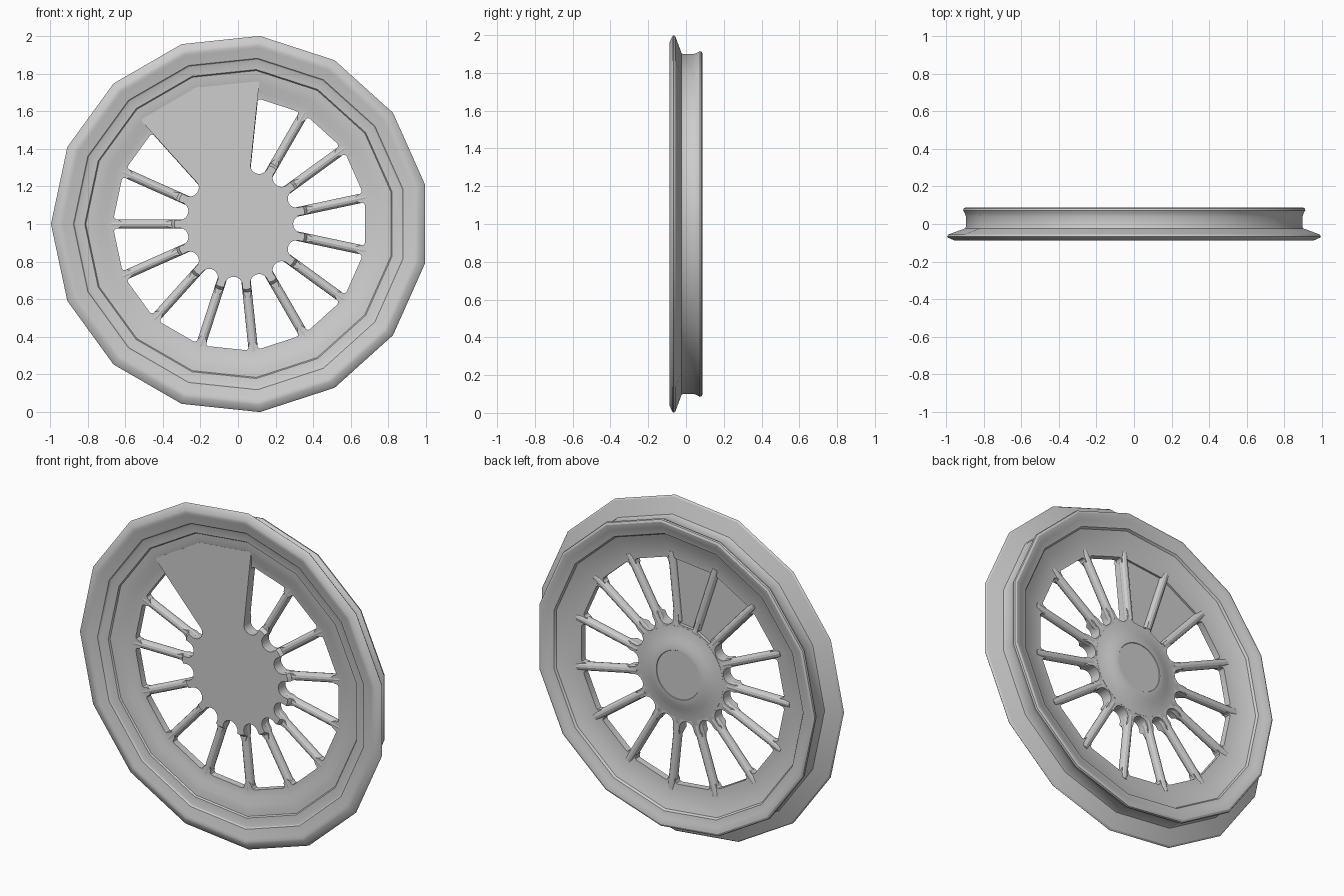
import bpy, bmesh, math
from mathutils import Vector

old = bpy.data.objects.get("Cube")
if old:
    bpy.data.objects.remove(old, do_unlink=True)

SIDES = 15
STEP = 2 * math.pi / SIDES
START = STEP / 2                 # first spoke and first rim corner
TAN = math.tan(STEP / 2)
CX, CZ = 0.011, 1.0              # axle position
HUB_FRONT, HUB_BACK = -0.04, 0.027
WEB_FRONT, WEB_BACK = -0.02, 0.02
SPOKE_Y = 0.004

metal = bpy.data.materials.new("plain_grey")
metal.use_nodes = True
grey = (0.61, 0.61, 0.61, 1)
metal.diffuse_color = grey
metal.node_tree.nodes["Principled BSDF"].inputs["Base Color"].default_value = grey


def polar(r, a, y):
    return Vector((CX + r * math.cos(a), y, CZ + r * math.sin(a)))


def local(u, t, a, y):
    """Point u along the radius at angle a, t sideways."""
    return Vector((CX + u * math.cos(a) - t * math.sin(a), y,
                   CZ + u * math.sin(a) + t * math.cos(a)))


def finish(name, bm):
    bmesh.ops.recalc_face_normals(bm, faces=bm.faces)
    mesh = bpy.data.meshes.new(name)
    bm.to_mesh(mesh)
    bm.free()
    mesh.materials.append(metal)
    obj = bpy.data.objects.new(name, mesh)
    bpy.context.collection.objects.link(obj)
    return obj


def lathe(name, profile, sides, start):
    """Turn an (r, y) profile, open at both ends on the axle."""
    bm = bmesh.new()
    rings = []
    for r, y in profile:
        if r == 0:
            rings.append([bm.verts.new(polar(0, 0, y))] * sides)
        else:
            rings.append([bm.verts.new(polar(r, start + k * 2 * math.pi / sides, y))
                          for k in range(sides)])
    for a, b in zip(rings, rings[1:]):
        for k in range(sides):
            n = (k + 1) % sides
            corners = list(dict.fromkeys([a[k], a[n], b[n], b[k]]))
            bm.faces.new(corners)
    return finish(name, bm)


def prism(bm, outline, a, y0, y1):
    front = [bm.verts.new(local(u, t, a, y0)) for u, t in outline]
    back = [bm.verts.new(local(u, t, a, y1)) for u, t in outline]
    bm.faces.new(front)
    bm.faces.new(back[::-1])
    for i in range(len(outline)):
        j = (i + 1) % len(outline)
        bm.faces.new((front[i], back[i], back[j], front[j]))


def mirrored(half):
    return half + [(u, -t) for u, t in reversed(half) if t > 0]


def side(u, gap):
    return (u, u * TAN - gap)


# Wheel body: hub, dished web, stepped flange, tread and lip in one turned shape
body = lathe("wheel_body", [
    (0, HUB_FRONT), (0.35, HUB_FRONT), (0.365, WEB_FRONT), (0.68, WEB_FRONT),
    (0.72, -0.028), (0.76, -0.039), (0.79, -0.045), (0.82, -0.048),
    (0.826, -0.057), (0.872, -0.062), (0.88, -0.065), (0.886, -0.072),
    (0.94, -0.084), (0.955, -0.088), (0.967, -0.087), (0.999, -0.073),
    (1.0055, -0.066), (0.998, -0.056), (0.93, -0.031),
    (0.908, -0.023), (0.905, -0.015), (0.905, 0.04), (0.911, 0.058), (0.92, 0.073),
    (0.917, 0.083), (0.905, 0.088), (0.885, 0.085), (0.868, 0.077), (0.83, 0.068),
    (0.822, 0.055), (0.79, 0.043), (0.74, 0.029), (0.68, WEB_BACK),
    (0.365, WEB_BACK), (0.345, HUB_BACK), (0, HUB_BACK)], SIDES, START)

# Window outline: round inner end, open beside the spokes, rounded outer corners
arc = [(0.33 - 0.048 * math.cos(i * math.pi / 10), 0.048 * math.sin(i * math.pi / 10))
       for i in range(6)]
window = mirrored(arc + [side(0.355, 0.0235), side(0.4, 0.006), side(0.61, 0.006),
                         side(0.64, 0.0246), side(0.65, 0.0256),
                         side(0.66, 0.032), side(0.664, 0.042)])
panel = mirrored([side(0.285, 0.014), side(0.66, 0.014)])
slab = mirrored([side(0.2, -0.0235), side(0.745, -0.0235)])

# Windows all round; two bays stay filled by the counterweight
windows = bmesh.new()
weight = bmesh.new()
for k in range(SIDES):
    angle = START + (k + 0.5) * STEP
    if k in (3, 4):
        prism(windows, panel, angle, 0.008, 0.2)
        prism(weight, slab, angle, HUB_FRONT, 0)
    else:
        prism(windows, window, angle, -0.2, 0.2)
counterweight = finish("counterweight", weight)
cutter = finish("window_cutter", windows)
cutter.hide_render = True

cut = body.modifiers.new("windows", "BOOLEAN")
cut.operation = "DIFFERENCE"
cut.solver = "EXACT"
cut.object = cutter
bpy.context.view_layer.update()
result = bpy.data.meshes.new_from_object(
    body.evaluated_get(bpy.context.evaluated_depsgraph_get()))
body.modifiers.clear()
body.data = result
bpy.data.objects.remove(cutter, do_unlink=True)

# Rounded spokes
bm = bmesh.new()
AROUND = 12
for k in range(SIDES):
    a = START + k * STEP
    ends = []
    for u in (0.3, 0.71):
        ends.append([bm.verts.new(local(
            u, 0.025 * math.cos(i * 2 * math.pi / AROUND), a,
            SPOKE_Y + 0.026 * math.sin(i * 2 * math.pi / AROUND)))
            for i in range(AROUND)])
    for i in range(AROUND):
        j = (i + 1) % AROUND
        bm.faces.new((ends[0][i], ends[0][j], ends[1][j], ends[1][i]))
    for ring in ends:
        bm.faces.new(ring)
spokes = finish("spokes", bm)

# Domed hub on the back with a flat cap
hub = lathe("hub_dome", [
    (0, 0), (0.275, 0), (0.275, HUB_BACK + 0.001), (0.245, 0.032),
    (0.21, 0.042), (0.18, 0.051), (0.158, 0.056), (0.145, 0.057),
    (0.143, 0.054), (0, 0.054)], 48, 0)

# Smooth shading with crisp edges
bpy.ops.object.select_all(action="DESELECT")
for obj in (body, counterweight, spokes, hub):
    obj.select_set(True)
bpy.context.view_layer.objects.active = body
bpy.ops.object.shade_smooth_by_angle(angle=math.radians(25))
